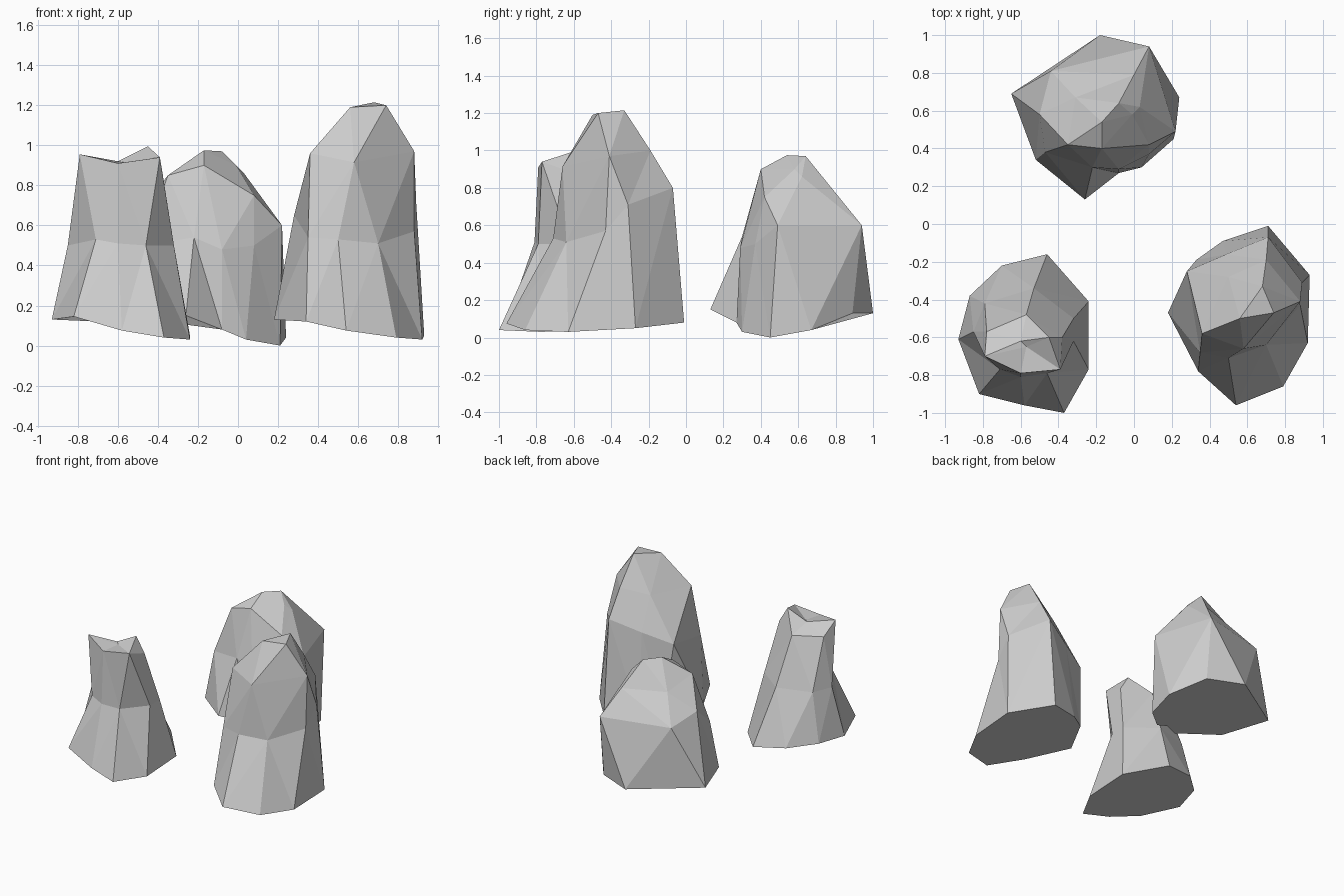
import bpy, bmesh, math
from mathutils import Vector


def ring_angles(ring):
    """Sort a ring anticlockwise about its own centre; return (angle, point) pairs."""
    c = sum((Vector(p) for p in ring), Vector()) / len(ring)
    return sorted((math.atan2(p[1] - c.y, p[0] - c.x), p) for p in ring)


def rock(name, *rings):
    """Faceted rock: rings from base to crown, zipped together with triangles."""
    bm = bmesh.new()
    lower = None
    for ring in rings:
        pairs = ring_angles(ring)
        angs = [a for a, _ in pairs]
        verts = [bm.verts.new(p) for _, p in pairs]
        angs.append(angs[0] + 2 * math.pi)
        if lower is None:
            bm.faces.new(verts[::-1])
        else:
            lang, lv = lower
            n, m, i, j = len(lv), len(verts), 0, 0
            while i < n or j < m:
                if j == m or (i < n and lang[i + 1] + lang[i] < angs[j + 1] + angs[j]):
                    bm.faces.new((lv[i], lv[(i + 1) % n], verts[j % m]))
                    i += 1
                else:
                    bm.faces.new((lv[i % n], verts[(j + 1) % m], verts[j]))
                    j += 1
        lower = (angs, verts)
    bm.faces.new(lower[1])
    bmesh.ops.recalc_face_normals(bm, faces=bm.faces[:])
    me = bpy.data.meshes.new(name)
    bm.to_mesh(me)
    bm.free()
    bpy.context.collection.objects.link(bpy.data.objects.new(name, me))


# Tall rock, front right: base, waist, shoulder, crown
rock("tall_rock",
     [(.18, -.47, .13), (.34, -.78, .12), (.54, -.96, .075), (.79, -.86, .04),
      (.92, -.63, .03), (.93, -.27, .05), (.71, -.01, .08), (.47, -.09, .11),
      (.33, -.19, .13)],
     [(.28, -.25, .65), (.35, -.68, .54), (.50, -.71, .53), (.70, -.64, .51),
      (.88, -.43, .57), (.89, -.31, .71), (.71, -.07, .80), (.49, -.16, .72)],
     [(.36, -.58, .96), (.58, -.66, .915), (.88, -.41, .97), (.70, -.19, 1.0),
      (.50, -.28, .96)],
     [(.56, -.50, 1.19), (.74, -.47, 1.20), (.68, -.33, 1.215)])

# Narrow-waisted rock with a dished top, front left
rock("dished_rock",
     [(-.93, -.61, .13), (-.82, -.90, .145), (-.58, -.96, .075), (-.37, -1.0, .04),
      (-.24, -.77, .03), (-.24, -.41, .05), (-.46, -.16, .09), (-.70, -.22, .12),
      (-.87, -.38, .14)],
     [(-.85, -.57, .50), (-.71, -.77, .53), (-.60, -.81, .51), (-.46, -.79, .50),
      (-.32, -.62, .50), (-.32, -.50, .50), (-.53, -.34, .50), (-.79, -.42, .50)],
     [(-.79, -.70, .955), (-.60, -.79, .91), (-.39, -.77, .94), (-.38, -.60, .88),
      (-.57, -.48, .86), (-.78, -.57, .87)],
     [(-.60, -.62, .92), (-.57, -.65, .915), (-.45, -.60, .995)])

# Broad rock at the back
rock("broad_rock",
     [(-.65, .69, .15), (-.52, .34, .14), (-.26, .13, .15), (-.08, .27, .08),
      (.04, .30, .03), (.21, .45, 0), (.24, .67, .04), (.08, .89, .13), (-.18, 1.0, .13)],
     [(-.50, .58, .66), (-.47, .38, .50), (-.22, .30, .54), (-.08, .29, .48),
      (.08, .37, .50), (.22, .49, .60), (.08, .94, .60), (-.44, .81, .60)],
     [(-.35, .42, .85), (-.17, .40, .90), (.08, .42, .75), (.03, .62, .86),
      (0, .79, .785), (-.31, .67, .79)],
     [(-.17, .54, .975), (-.08, .64, .97), (-.01, .58, .90)])
